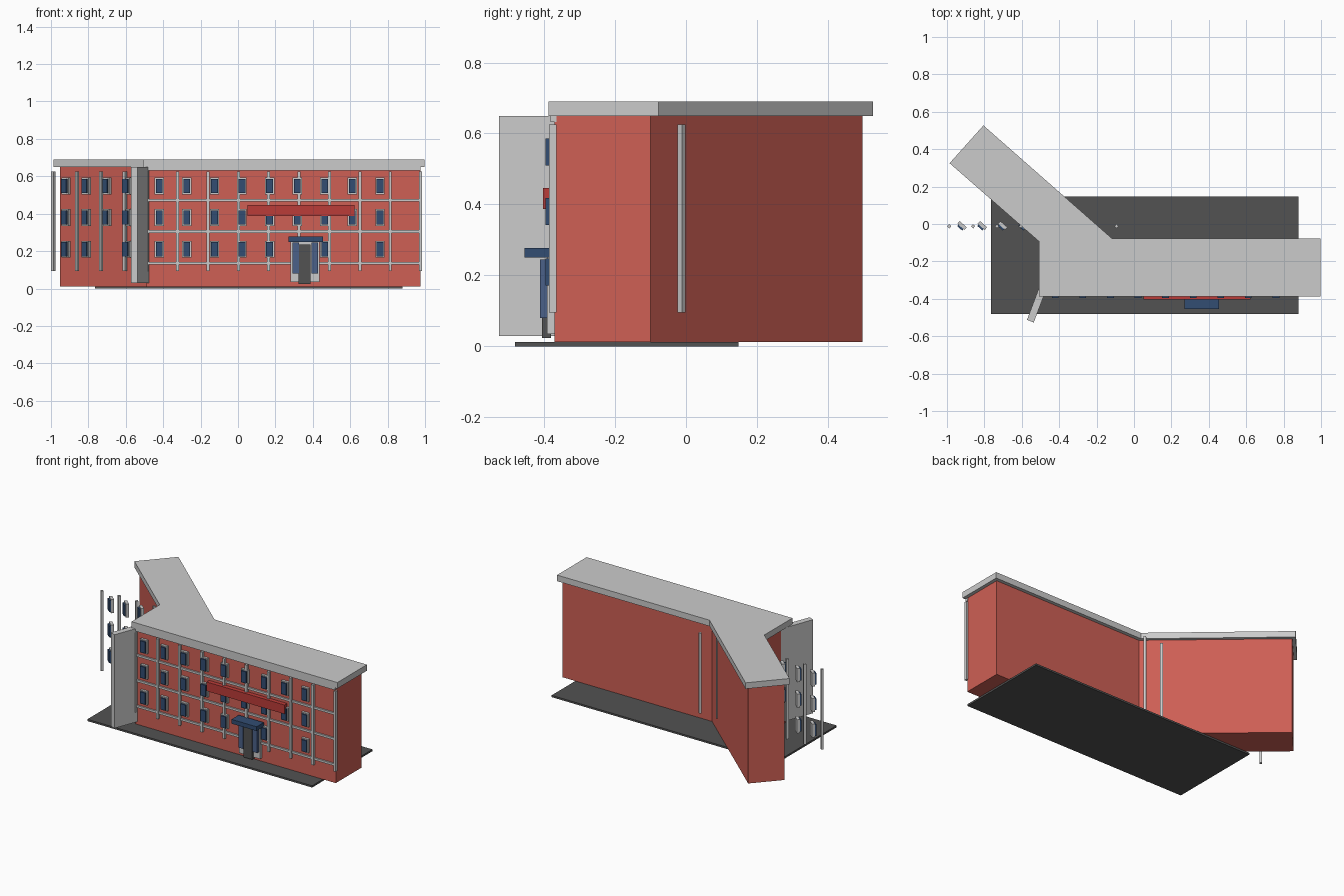
import bpy, bmesh
from math import atan2
from mathutils import Matrix, Vector

if "Cube" in bpy.data.objects:
    bpy.data.objects.remove(bpy.data.objects["Cube"])


def mat(name, rgb):
    m = bpy.data.materials.new(name)
    m.diffuse_color = (*rgb, 1)
    m.use_nodes = True
    m.node_tree.nodes["Principled BSDF"].inputs["Base Color"].default_value = m.diffuse_color
    return m


RED = mat("brick_red", (0.62, 0.115, 0.09))
LIGHT = mat("light_trim", (0.70, 0.69, 0.67))
BLUE = mat("dark_blue", (0.032, 0.075, 0.17))
PANEL = mat("panel_blue", (0.07, 0.12, 0.25))
BANNER = mat("banner_red", (0.50, 0.045, 0.04))
DARK = mat("asphalt", (0.085, 0.085, 0.085))


def finish(name, bm, material):
    bmesh.ops.recalc_face_normals(bm, faces=bm.faces)
    me = bpy.data.meshes.new(name)
    bm.to_mesh(me)
    bm.free()
    me.materials.append(material)
    ob = bpy.data.objects.new(name, me)
    bpy.context.collection.objects.link(ob)
    return ob


def box(name, x, y, z, material, frame=Matrix()):
    """Box from (min, max) pairs, placed by an optional local frame."""
    bm = bmesh.new()
    size = [b - a for a, b in (x, y, z)]
    mid = [(a + b) / 2 for a, b in (x, y, z)]
    bmesh.ops.create_cube(bm, size=1,
                          matrix=frame @ Matrix.Translation(mid) @ Matrix.Diagonal((*size, 1)))
    return finish(name, bm, material)


def prism(name, outline, z0, z1, material):
    bm = bmesh.new()
    f = bm.faces.new([bm.verts.new((x, y, z0)) for x, y in outline])
    r = bmesh.ops.extrude_face_region(bm, geom=[f])
    verts = [v for v in r["geom"] if isinstance(v, bmesh.types.BMVert)]
    bmesh.ops.translate(bm, verts=verts, vec=(0, 0, z1 - z0))
    return finish(name, bm, material)


def window(name, frame, z):
    """Trim frame with a protruding blue pane; local y = 0 is the wall."""
    box(name + "_frame", (-0.025, 0.025), (-0.015, 0.004), (z - 0.045, z + 0.045), LIGHT, frame)
    box(name + "_pane", (-0.018, 0.018), (-0.025, -0.01), (z - 0.038, z + 0.038), BLUE, frame)


# Ground, bent building body and overhanging roof
box("ground_slab", (-0.765, 0.88), (-0.482, 0.148), (0, 0.012), DARK)
prism("building_walls", [(-0.49, -0.37), (0.975, -0.37), (0.975, -0.10), (-0.121, -0.10),
                         (-0.803, 0.497), (-0.953, 0.331), (-0.49, -0.074)], 0.012, 0.652, RED)
prism("roof_slab", [(-0.508, -0.387), (0.998, -0.387), (0.998, -0.077), (-0.118, -0.077),
                    (-0.805, 0.527), (-0.986, 0.325), (-0.508, -0.093)], 0.65, 0.69, LIGHT)

# Slanted fin wall at the corner
prism("corner_fin", [(-0.572, -0.512), (-0.536, -0.527), (-0.432, -0.25), (-0.468, -0.235)],
      0.03, 0.649, LIGHT)

# Facade grid
box("top_band", (-0.49, 0.977), (-0.382, -0.365), (0.632, 0.65), LIGHT)
for i, z in enumerate((0.135, 0.305, 0.472)):
    box(f"floor_band_{i}", (-0.49, 0.977), (-0.380, -0.365), (z - 0.007, z + 0.007), LIGHT)
for i in range(10):
    x = -0.486 + 0.1625 * i
    box(f"pilaster_{i}", (x - 0.008, x + 0.008), (-0.386, -0.365), (0.095, 0.625), LIGHT)

# Front windows, with the two ground-floor gaps
for r, z in enumerate((0.21, 0.38, 0.548)):
    for c in range(9):
        if r == 0 and c in (5, 7):
            continue
        window(f"window_{r}_{c}", Matrix.Translation((-0.421 + 0.1475 * c, -0.371, 0)), z)

# Wing posts and windows, standing in a row in line with the wing angle
turn = Matrix.Rotation(atan2(-0.659, 0.753), 4, 'Z')
for i in range(8):
    box(f"wing_post_{i}", (-0.008, 0.008), (-0.008, 0.008), (0.095, 0.625), LIGHT,
        Matrix.Translation((-0.988 + 0.1277 * i, -0.012, 0)) @ turn)
for r, z in enumerate((0.21, 0.38, 0.548)):
    for c in range(4):
        if r == 0 and c == 2:
            continue
        at = Vector((-0.916 + 0.109 * c, -0.004, 0))
        window(f"wing_window_{r}_{c}", Matrix.Translation(at) @ turn, z)

# Banner board
box("banner_board", (0.052, 0.622), (-0.403, -0.375), (0.387, 0.447), BANNER)

# Entrance
box("entrance_surround", (0.28, 0.435), (-0.391, -0.365), (0.035, 0.258), LIGHT)
box("entrance_door", (0.324, 0.388), (-0.406, -0.38), (0.024, 0.236), DARK)
for side, x in (("left", 0.308), ("right", 0.41)):
    box(f"entrance_panel_{side}", (x - 0.017, x + 0.017), (-0.411, -0.38), (0.08, 0.245), PANEL)
box("entrance_canopy", (0.271, 0.455), (-0.455, -0.38), (0.25, 0.278), BLUE)
